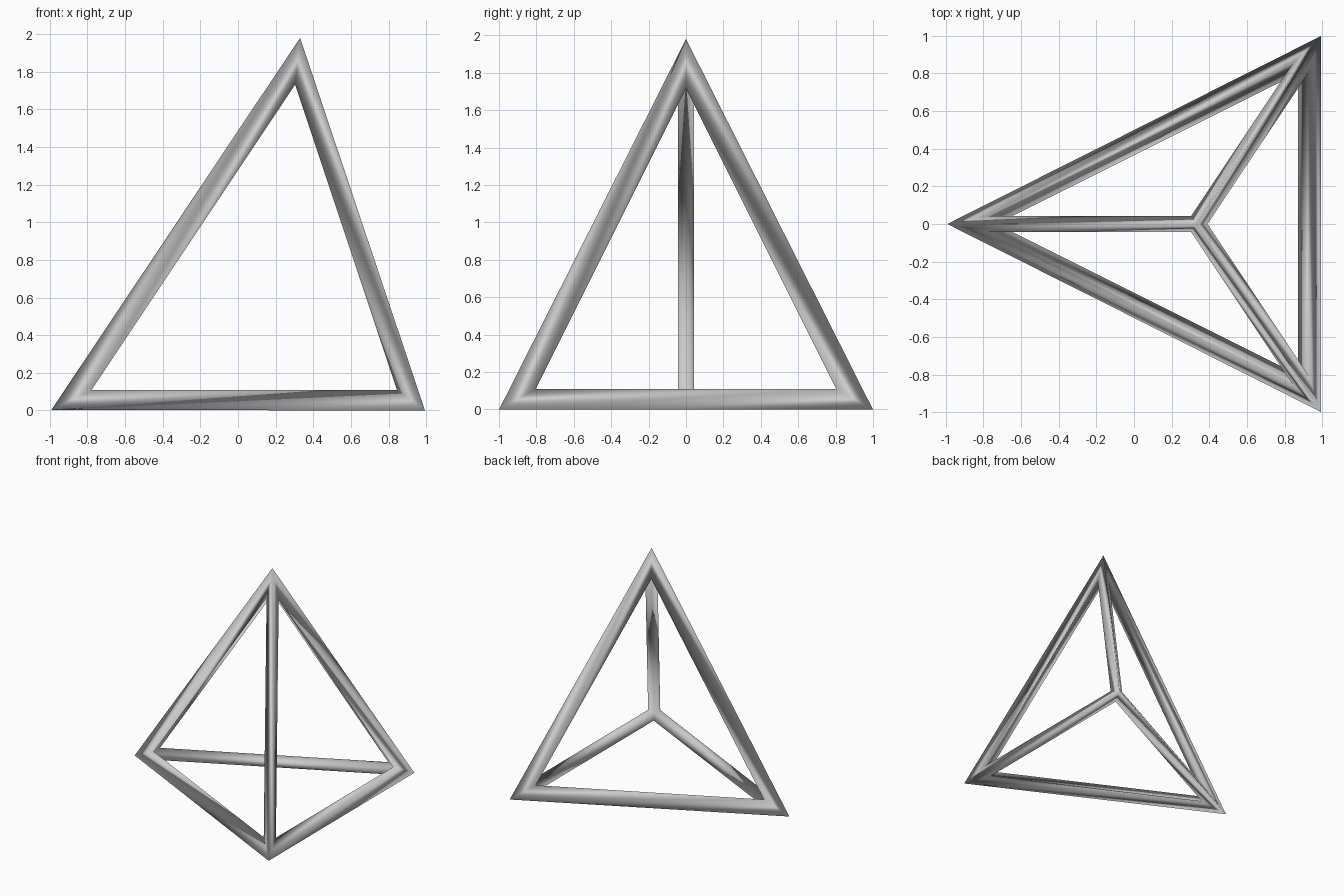
import bpy

if "Cube" in bpy.data.objects:
    bpy.data.objects.remove(bpy.data.objects["Cube"])

# Solid tetrahedron that the bars follow
a = 0.934          # half size of the base triangle
t = 0.164          # bar thickness
dx, dz = 0.23 * t / 2, 0.367 * t / 2   # centre the result and rest it on z = 0

verts = [(-a + dx, 0, dz), (a + dx, -a, dz), (a + dx, a, dz), (a / 3 + dx, 0, 2 * a + dz)]
faces = [(0, 2, 1), (0, 1, 3), (1, 2, 3), (2, 0, 3)]

mesh = bpy.data.meshes.new("tetrahedron_frame")
mesh.from_pydata(verts, [], faces)
mesh.update()
for p in mesh.polygons:
    p.use_smooth = True
frame = bpy.data.objects.new("tetrahedron_frame", mesh)
bpy.context.collection.objects.link(frame)

# Turn every edge into a mitred bar
wire = frame.modifiers.new("bars", 'WIREFRAME')
wire.thickness = t
wire.offset = 0
wire.use_even_offset = True
wire.use_replace = True
